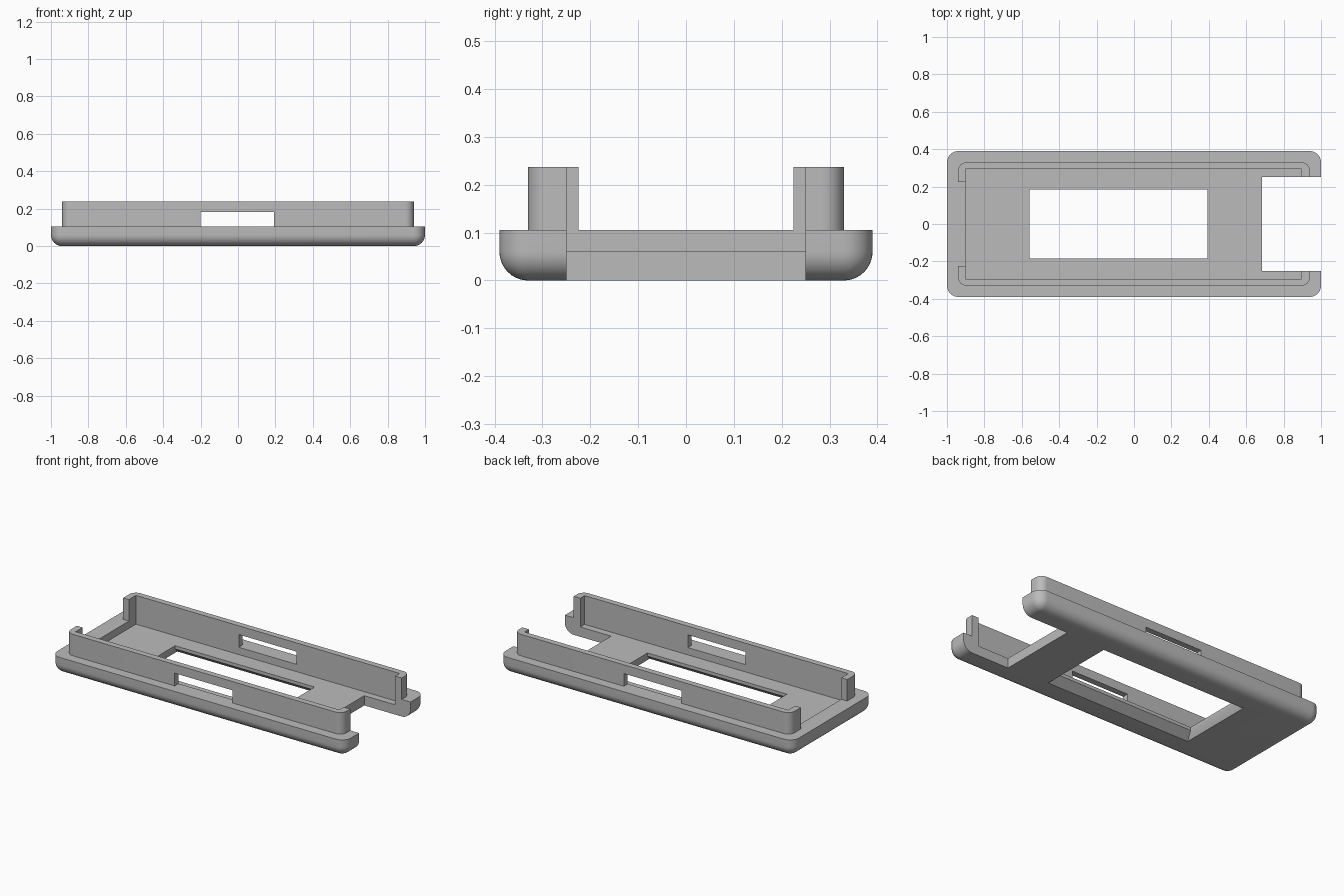
import bpy, bmesh
from math import sin, cos, pi

cube = bpy.data.objects.get("Cube")
if cube:
    bpy.data.objects.remove(cube, do_unlink=True)

grey = bpy.data.materials.new("plain grey")
grey.use_nodes = True
COLOUR = (0.5, 0.5, 0.5, 1)
grey.diffuse_color = COLOUR
grey.node_tree.nodes["Principled BSDF"].inputs["Base Color"].default_value = COLOUR

RIM, FLOOR, TOP = 0.105, 0.06, 0.237   # key heights


def rect(hx, hy, z, cx=0, radius=0, steps=10):
    """Rectangle outline, with rounded corners if a radius is given."""
    points = []
    for k, (sx, sy) in enumerate(((1, 1), (-1, 1), (-1, -1), (1, -1))):
        for i in range(steps + 1 if radius else 1):
            a = (k + i / steps) * pi / 2
            points.append((cx + sx * (hx - radius) + radius * cos(a) * bool(radius),
                           sy * (hy - radius) + radius * sin(a) * bool(radius), z))
    return points


def loft(name, rings):
    """Closed solid through a stack of matching outlines."""
    bm = bmesh.new()
    loops = [[bm.verts.new(p) for p in ring] for ring in rings]
    n = len(loops[0])
    for low, high in zip(loops, loops[1:]):
        for i in range(n):
            j = (i + 1) % n
            bm.faces.new((low[i], low[j], high[j], high[i]))
    bm.faces.new(loops[0][::-1])
    bm.faces.new(loops[-1])
    bmesh.ops.recalc_face_normals(bm, faces=bm.faces)
    mesh = bpy.data.meshes.new(name)
    bm.to_mesh(mesh)
    bm.free()
    mesh.materials.append(grey)
    obj = bpy.data.objects.new(name, mesh)
    bpy.context.collection.objects.link(obj)
    return obj


def box(name, x0, x1, hy, z0, z1):
    cx, hx = (x0 + x1) / 2, (x1 - x0) / 2
    return loft(name, [rect(hx, hy, z, cx) for z in (z0, z1)])


def carve(obj, cutters):
    """Subtract each cutter, then smooth the rounded parts."""
    bpy.ops.object.select_all(action='DESELECT')
    obj.select_set(True)
    bpy.context.view_layer.objects.active = obj
    for cutter in cutters:
        cutter.hide_render = True
        mod = obj.modifiers.new("cut", 'BOOLEAN')
        mod.operation, mod.solver, mod.object = 'DIFFERENCE', 'EXACT', cutter
        bpy.ops.object.modifier_apply(modifier=mod.name)
    bpy.ops.object.shade_smooth_by_angle(angle=pi / 6)


# Base tray with a rounded lower edge
FILLET = 0.06
rings = []
for i in range(11):
    a = i / 10 * pi / 2
    inset = FILLET * (1 - sin(a))
    rings.append(rect(1 - inset, 0.39 - inset, FILLET * (1 - cos(a)),
                      radius=FILLET + 0.001 - inset))
rings.append(rect(1, 0.39, RIM, radius=FILLET + 0.001))
base = loft("base_tray", rings)

# Upright wall on the rim
wall = loft("raised_wall", [rect(0.94, 0.33, z, radius=0.045) for z in (RIM, TOP)])

# Cutters shared by the tray and the wall
pocket = box("pocket_cutter", -0.9, 0.895, 0.293, FLOOR, 0.4)
notch = box("end_notch_cutter", 0.685, 1.2, 0.25, -0.1, 0.4)

# Window through the floor: straight lip above, flared below
WX, WY, WC = 0.475, 0.185, -0.083
window = loft("window_cutter", [
    rect(WX + 0.02, WY + 0.05, -0.01, WC),
    rect(WX + 0.02, WY + 0.05, 0, WC),
    rect(WX, WY, 0.04, WC),
    rect(WX, WY, 0.2, WC)])

# Openings in the wall only
end_gap = box("end_gap_cutter", -1.1, -0.8, 0.225, 0.05, 0.4)
side_slots = box("side_slot_cutter", -0.2, 0.192, 0.6, 0.05, 0.183)

carve(base, [pocket, notch, window])
carve(wall, [pocket, notch, end_gap, side_slots])

for cutter in (pocket, notch, window, end_gap, side_slots):
    bpy.data.objects.remove(cutter, do_unlink=True)
